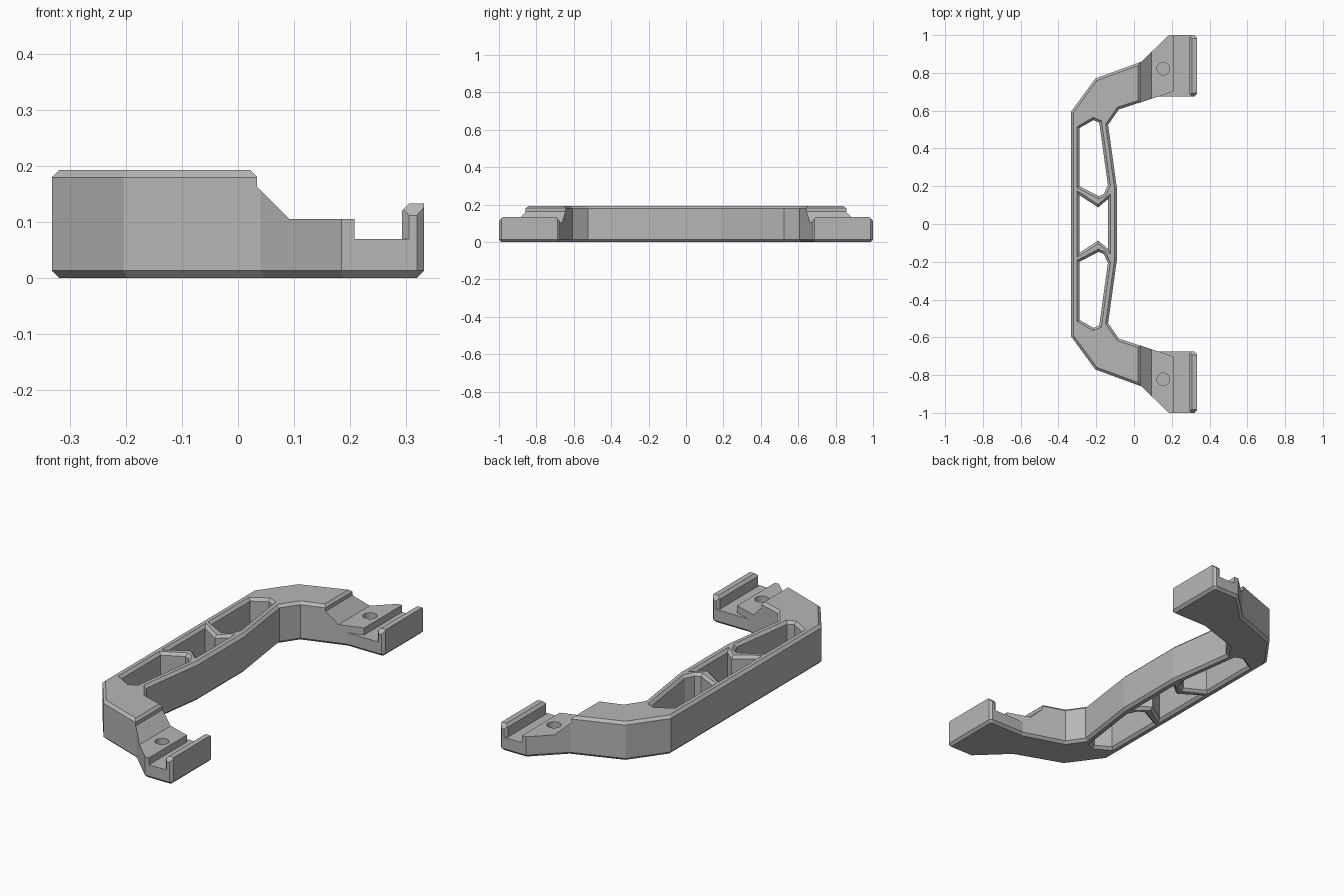
import bpy, bmesh, math
from mathutils import Vector

cube = bpy.data.objects.get("Cube")
if cube:
    bpy.data.objects.remove(cube, do_unlink=True)

TOP, C = 0.193, 0.013          # overall height and chamfer size

grey = bpy.data.materials.new("plain_grey")
grey.use_nodes = True
grey.diffuse_color = (0.47, 0.47, 0.47, 1)
grey.node_tree.nodes["Principled BSDF"].inputs["Base Color"].default_value = (0.47, 0.47, 0.47, 1)


def inset(pts, d):
    """Mitred inward offset of a counter-clockwise polygon."""
    out = []
    for i, p in enumerate(pts):
        a = (p - pts[i - 1]).normalized()
        b = (pts[(i + 1) % len(pts)] - p).normalized()
        na, nb = Vector((-a.y, a.x)), Vector((-b.y, b.x))
        out.append(p + (na + nb) * (d / (1 + na.dot(nb))))
    return out


def prism(name, points, levels, place=lambda u, v, w: (u, v, w)):
    """Stack offset copies of a polygon; levels are (height, inset)."""
    pts = [Vector(p) for p in points]
    area = sum(pts[i - 1].cross(pts[i]) for i in range(len(pts)))
    if area < 0:
        pts.reverse()
    bm = bmesh.new()
    rings = [[bm.verts.new(place(p.x, p.y, w)) for p in inset(pts, d)] for w, d in levels]
    bm.faces.new(rings[0][::-1])
    bm.faces.new(rings[-1])
    n = len(pts)
    for low, high in zip(rings, rings[1:]):
        for i in range(n):
            j = (i + 1) % n
            bm.faces.new((low[i], low[j], high[j], high[i]))
    bmesh.ops.recalc_face_normals(bm, faces=bm.faces)
    mesh = bpy.data.meshes.new(name)
    bm.to_mesh(mesh)
    bm.free()
    mesh.materials.append(grey)
    ob = bpy.data.objects.new(name, mesh)
    bpy.context.collection.objects.link(ob)
    return ob


def cut(target, cutter):
    """Subtract the cutter and remove it."""
    cutter.hide_render = True
    mod = target.modifiers.new("cut", "BOOLEAN")
    mod.operation, mod.solver, mod.object = "DIFFERENCE", "EXACT", cutter
    graph = bpy.context.evaluated_depsgraph_get()
    mesh = bpy.data.meshes.new_from_object(target.evaluated_get(graph))
    target.modifiers.clear()
    target.data = mesh
    bpy.data.objects.remove(cutter, do_unlink=True)


def mirrored(points, s):
    return [(x, s * y) for x, y in points]


# Handle body: half outline mirrored across y, chamfered above and below
half = [(-0.09, 0.185), (-0.137, 0.525), (-0.08, 0.607), (0.13, 0.675), (0.32, 0.675),
        (0.333, 0.688), (0.333, 0.987), (0.32, 1.0), (0.185, 1.0), (0.04, 0.86),
        (-0.205, 0.77), (-0.333, 0.595)]
body = prism("handle_body", half + mirrored(half, -1)[::-1],
             [(0, C), (C, 0), (TOP - C, 0), (TOP, C)])

# Side profile: ramp down to the pad, slot, and raised end lip
profile = [(0.01, 0.205), (0.034, 0.181), (0.034, 0.163), (0.092, 0.105), (0.208, 0.105),
           (0.208, 0.07), (0.293, 0.07), (0.293, 0.12), (0.306, 0.133), (0.5, 0.133),
           (0.5, 0.3), (0.01, 0.3)]
cut(body, prism("profile_cutter", profile, [(-1.2, 0), (1.2, 0)], lambda u, v, w: (u, w, v)))

# Grip windows: one in the middle and a mirrored pair
flare = 0.005
window_levels = [(-flare, -C - flare), (C, 0), (TOP - C, 0), (TOP + flare, -C - flare)]
mid = [(-0.288, 0.152), (-0.19, 0.088), (-0.137, 0.132)]
cut(body, prism("middle_window", mid + mirrored(mid, -1)[::-1], window_levels))
end = [(-0.288, 0.508), (-0.215, 0.55), (-0.184, 0.537), (-0.138, 0.205),
       (-0.16, 0.16), (-0.187, 0.147), (-0.288, 0.2)]

hole = [(0.155 + 0.033 * math.cos(math.tau * i / 32),
         0.822 + 0.033 * math.sin(math.tau * i / 32)) for i in range(32)]
for s in (1, -1):
    cut(body, prism("end_window", mirrored(end, s), window_levels))
    # Blind screw hole in the pad
    cut(body, prism("screw_hole", mirrored(hole, s), [(0.04, 0), (0.2, 0)]))
    # Small ledge beside the pad
    ledge = [(0.13, 0.675), (0.215, 0.7025), (0.215, 0.64), (0.13, 0.64)]
    cut(body, prism("ledge_cutter", mirrored(ledge, s), [(0.07, 0), (0.3, 0)]))
    # Chamfers on both ends of the lip
    for y, d in ((1.0, 1), (0.675, -1)):
        wedge = [(s * (y - d * 0.025), 0.14), (s * (y + d * 0.01), 0.101), (s * (y + d * 0.01), 0.14)]
        cut(body, prism("lip_end_cutter", wedge, [(0.28, 0), (0.4, 0)], lambda u, v, w: (w, u, v)))
        corner = [(0.28, y - d * 0.026), (0.316, y + d * 0.01), (0.28, y + d * 0.01)]
        cut(body, prism("lip_corner_cutter", mirrored(corner, s), [(0.07, 0), (0.3, 0)]))
